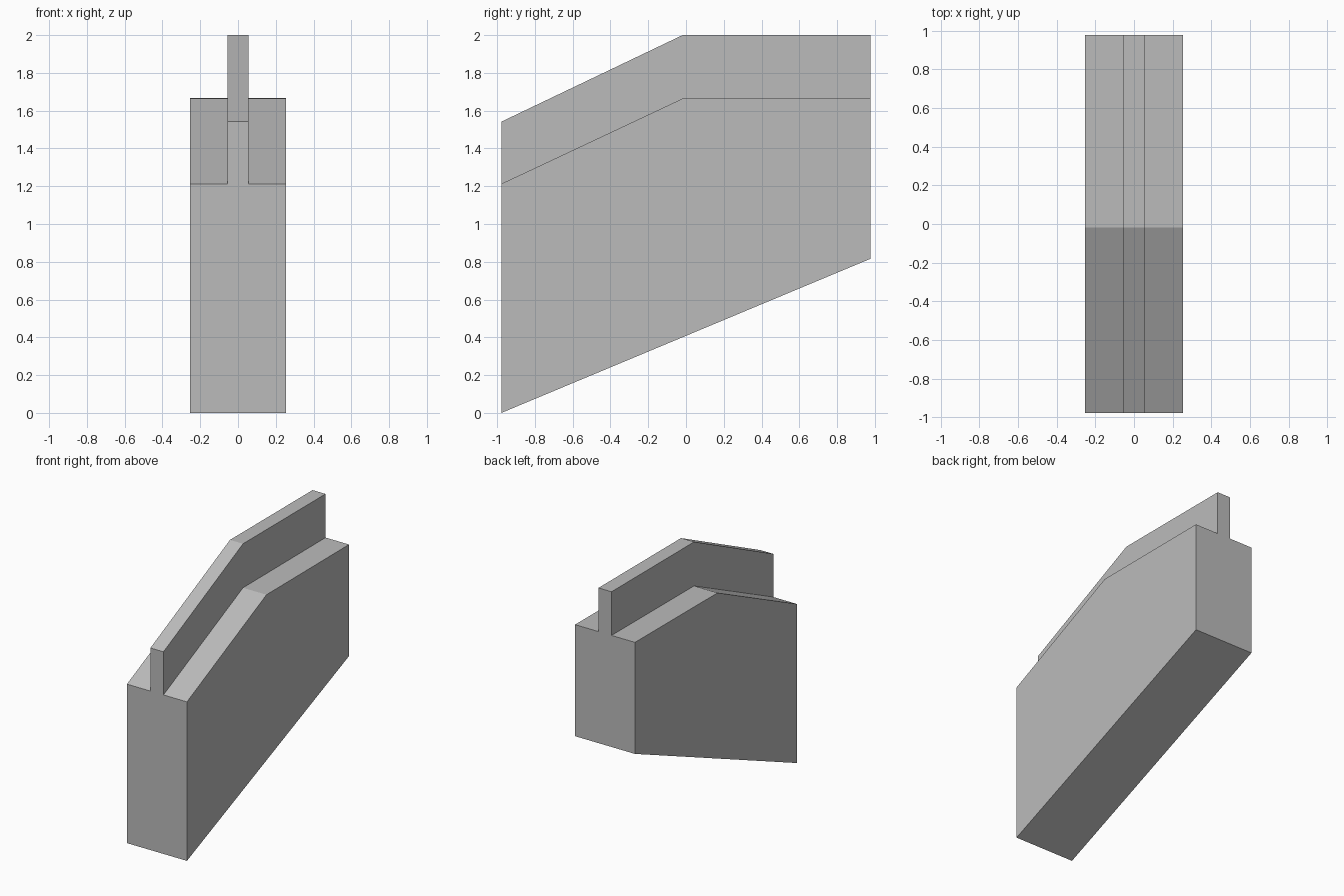
import bpy, bmesh

if "Cube" in bpy.data.objects:
    bpy.data.objects.remove(bpy.data.objects["Cube"])

HALF_WIDTH, FIN = 0.253, 0.055

# Stations along the length: y, underside z, shoulder z, fin top z
STATIONS = [
    (-0.977, 0.0, 1.213, 1.542),
    (-0.018, 0.4005, 1.664, 2.0),
    (0.977, 0.816, 1.667, 2.0),
]


def section(y, low, shoulder, top):
    """Cross-section: wide body with a narrow fin rising from its middle."""
    half = [(HALF_WIDTH, low), (HALF_WIDTH, shoulder), (FIN, shoulder), (FIN, top)]
    pts = half + [(-x, z) for x, z in reversed(half)]
    return [(x, y, z) for x, z in pts]


# Loft the cross-section through the stations
bm = bmesh.new()
rings = [[bm.verts.new(p) for p in section(*s)] for s in STATIONS]
for a, b in zip(rings, rings[1:]):
    for i in range(len(a)):
        j = (i + 1) % len(a)
        bm.faces.new((a[i], a[j], b[j], b[i]))

# End caps
bm.faces.new(rings[0])
bm.faces.new(rings[-1])
bmesh.ops.recalc_face_normals(bm, faces=bm.faces)

mesh = bpy.data.meshes.new("finned_block")
bm.to_mesh(mesh)
bm.free()

# Plain grey colour
grey = bpy.data.materials.new("grey")
grey.diffuse_color = (0.5, 0.5, 0.5, 1)
grey.use_nodes = True
grey.node_tree.nodes["Principled BSDF"].inputs["Base Color"].default_value = grey.diffuse_color
mesh.materials.append(grey)

block = bpy.data.objects.new("finned_block", mesh)
bpy.context.collection.objects.link(block)
